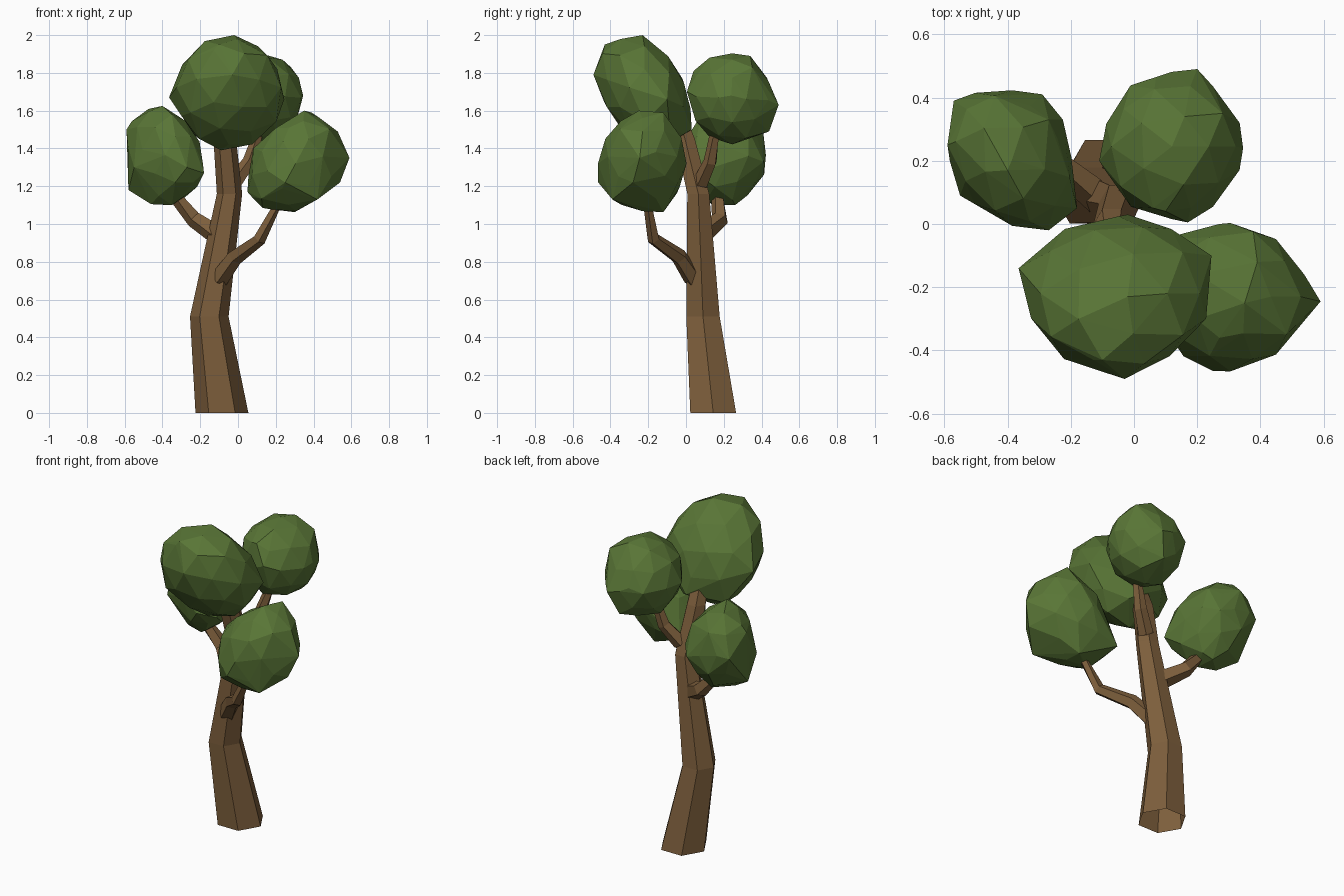
import bpy, bmesh, math, random
from mathutils import Vector, Quaternion

random.seed(4)
cube = bpy.data.objects.get("Cube")
if cube:
    bpy.data.objects.remove(cube, do_unlink=True)


def make_material(name, rgb):
    mat = bpy.data.materials.new(name)
    mat.use_nodes = True
    mat.diffuse_color = (*rgb, 1)
    mat.node_tree.nodes["Principled BSDF"].inputs["Base Color"].default_value = (*rgb, 1)
    return mat


bark = make_material("bark_brown", (0.21, 0.116, 0.046))
leaf = make_material("leaf_green", (0.1, 0.18, 0.037))


def finish(bm, name, mat):
    bmesh.ops.recalc_face_normals(bm, faces=bm.faces)
    mesh = bpy.data.meshes.new(name)
    bm.to_mesh(mesh)
    bm.free()
    mesh.materials.append(mat)
    obj = bpy.data.objects.new(name, mesh)
    bpy.context.collection.objects.link(obj)
    return obj


def limb(name, sides, path, level=False):
    """Tapered tube, open at its root, through (x, y, z, radius) points;
    level keeps the rings flat."""
    bm = bmesh.new()
    centres = [Vector(p[:3]) for p in path]
    rings = []
    for i, point in enumerate(path):
        along = centres[min(i + 1, len(path) - 1)] - centres[max(i - 1, 0)]
        turn = Quaternion() if level else along.to_track_quat('Z', 'Y')
        ring = []
        for k in range(sides):
            a = math.tau * k / sides
            offset = turn @ Vector((math.cos(a), math.sin(a), 0))
            ring.append(bm.verts.new(centres[i] + offset * point[3]))
        rings.append(ring)
    for low, high in zip(rings, rings[1:]):
        for k in range(sides):
            n = (k + 1) % sides
            bm.faces.new((low[k], low[n], high[n], high[k]))
    bm.faces.new(rings[-1])
    return finish(bm, name, bark)


def foliage(name, centre, half, lean, corners):
    """Faceted leaf clump: leaning ellipsoid hulled with a few corner points.
    lean = how far the xy, xz and yz axes tilt into each other."""
    bm = bmesh.new()
    bmesh.ops.create_icosphere(bm, subdivisions=2, radius=1)
    xy, xz, yz = lean
    for v in bm.verts:
        u = v.co * random.uniform(0.95, 1.03)
        shaped = Vector((u.x,
                         xy * u.x + math.sqrt(1 - xy * xy) * u.y,
                         xz * u.x + yz * u.y + math.sqrt(1 - xz * xz - yz * yz) * u.z))
        v.co = Vector(centre) + shaped * Vector(half)
    for c in corners:
        bm.verts.new(c)
    hull = bmesh.ops.convex_hull(bm, input=bm.verts[:])
    spare = {e for e in hull["geom_interior"] + hull["geom_unused"]
             if isinstance(e, bmesh.types.BMVert)}
    bmesh.ops.delete(bm, geom=list(spare), context='VERTS')
    return finish(bm, name, leaf)


# Trunk, bending right then up into the front crown
limb("trunk", 6, [(-0.085, 0.144, 0, 0.14), (-0.152, 0.09, 0.51, 0.102),
                  (-0.045, 0.065, 1.16, 0.067), (-0.07, -0.005, 1.45, 0.06),
                  (-0.07, -0.06, 1.62, 0.045)], level=True)

# Branches
limb("left_branch", 5, [(-0.1, 0.04, 0.71, 0.052), (-0.015, -0.035, 0.825, 0.044),
                        (0.115, -0.17, 0.92, 0.035), (0.195, -0.2, 1.08, 0.024),
                        (0.24, -0.21, 1.2, 0.02)])
limb("right_branch", 5, [(-0.1, 0.08, 0.94, 0.058), (-0.23, 0.18, 1.025, 0.046),
                         (-0.32, 0.17, 1.13, 0.036), (-0.36, 0.19, 1.25, 0.028)])
limb("back_branch", 5, [(-0.02, 0.08, 1.22, 0.045), (0.06, 0.13, 1.33, 0.037),
                        (0.1, 0.15, 1.46, 0.028), (0.12, 0.18, 1.56, 0.024)])

# Leaf clumps
foliage("front_crown", (-0.05, -0.22, 1.695), (0.29, 0.255, 0.297), (0, 0, -0.3),
        [(-0.1, -0.43, 1.95), (-0.02, -0.23, 2), (-0.03, -0.49, 1.79),
         (-0.02, 0.03, 1.5), (0.245, -0.1, 1.66), (-0.365, -0.14, 1.67),
         (-0.09, -0.15, 1.39), (-0.06, -0.33, 1.55), (-0.23, -0.06, 1.47)])
foliage("right_crown", (-0.385, 0.205, 1.365), (0.205, 0.23, 0.26), (-0.28, -0.18, 0),
        [(-0.59, 0.25, 1.5), (-0.57, 0.39, 1.38), (-0.58, 0.22, 1.18),
         (-0.29, 0.41, 1.33), (-0.18, 0.05, 1.27), (-0.4, 0.17, 1.625),
         (-0.46, 0.17, 1.105), (-0.35, 0.14, 1.1), (-0.55, 0.09, 1.3),
         (-0.225, 0.33, 1.36), (-0.27, 0.33, 1.5), (-0.36, 0.26, 1.1),
         (-0.27, -0.02, 1.3)])
foliage("left_crown", (0.305, -0.23, 1.32), (0.255, 0.235, 0.265), (0, 0.25, 0),
        [(0.59, -0.245, 1.35), (0.39, -0.12, 1.59), (0.35, -0.25, 1.6),
         (0.05, -0.2, 1.17), (0.25, -0.465, 1.22), (0.08, -0.05, 1.16),
         (0.13, -0.25, 1.085), (0.3, -0.12, 1.063), (0.42, -0.39, 1.13),
         (0.27, -0.36, 1.51), (0.54, -0.28, 1.22), (0.27, 0, 1.32)])
foliage("back_crown", (0.12, 0.245, 1.665), (0.22, 0.235, 0.24), (0, 0, -0.05),
        [(0.2, 0.49, 1.63), (0.28, 0.35, 1.83), (0.345, 0.24, 1.68),
         (0.17, 0.005, 1.7), (-0.11, 0.2, 1.66), (0.15, 0.44, 1.49),
         (0.1, 0.04, 1.81), (0.16, 0.34, 1.89), (0.07, 0.465, 1.68)])
